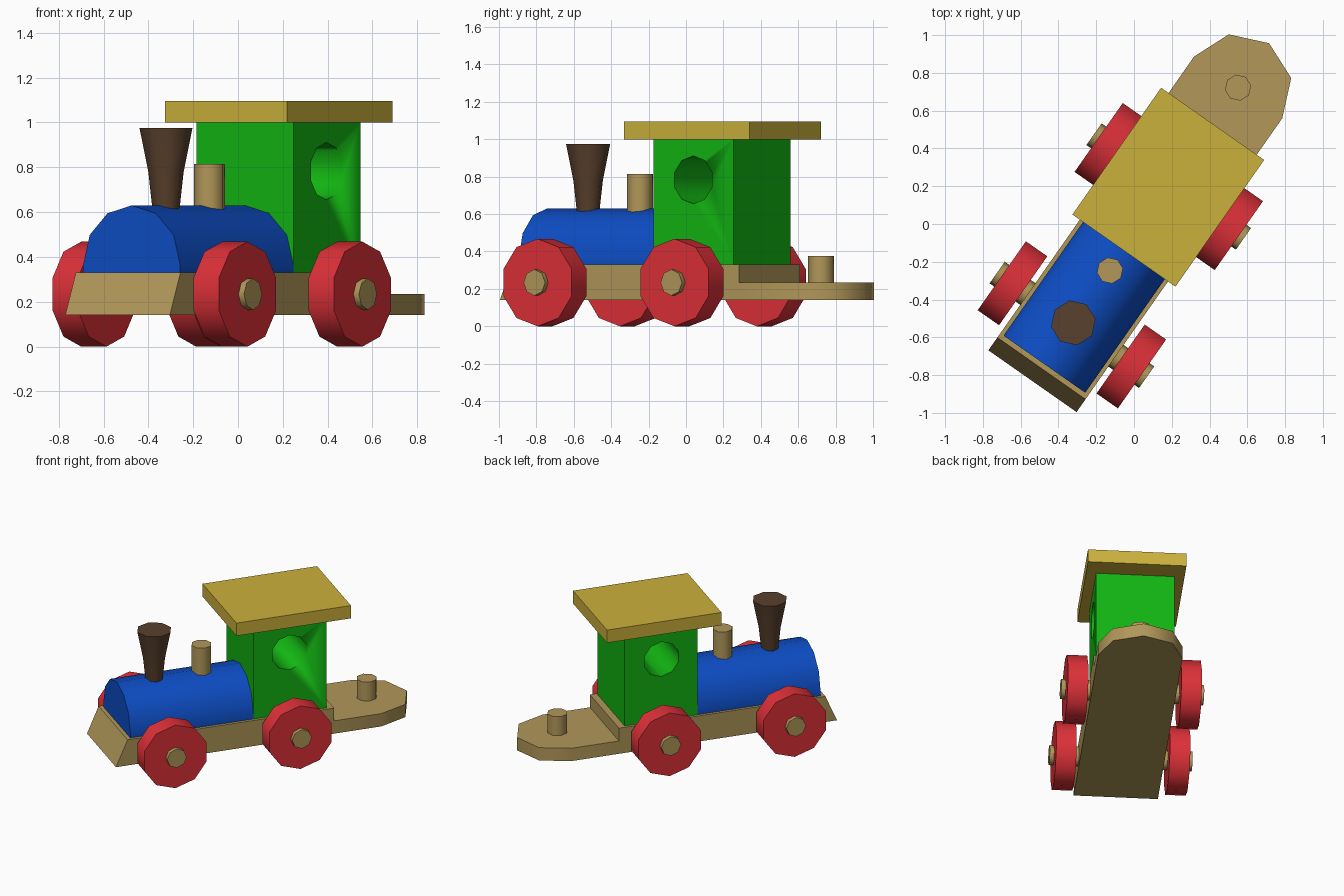
import bpy, bmesh, math
from mathutils import Matrix, Vector

if "Cube" in bpy.data.objects:
    bpy.data.objects.remove(bpy.data.objects["Cube"])

# Toy engine is built along local y (back = +y), then turned 35 degrees
PLACE = Matrix.Rotation(math.radians(-35), 4, 'Z') @ Matrix.Translation((0.037, 0, 0))


def material(name, rgb):
    m = bpy.data.materials.new(name)
    m.diffuse_color = (*rgb, 1)
    m.use_nodes = True
    m.node_tree.nodes["Principled BSDF"].inputs["Base Color"].default_value = m.diffuse_color
    return m


WOOD = material("natural_wood", (0.44, 0.31, 0.10))
YELLOW = material("yellow", (0.60, 0.44, 0.045))
GREEN = material("green", (0.006, 0.46, 0.006))
BLUE = material("blue", (0.004, 0.075, 0.56))
RED = material("red", (0.72, 0.03, 0.04))
BROWN = material("dark_brown", (0.10, 0.052, 0.026))


def finish(name, bm, mat, matrix=Matrix()):
    bmesh.ops.recalc_face_normals(bm, faces=bm.faces)
    me = bpy.data.meshes.new(name)
    bm.to_mesh(me)
    bm.free()
    ob = bpy.data.objects.new(name, me)
    bpy.context.collection.objects.link(ob)
    me.transform(PLACE @ matrix)
    me.materials.append(mat)
    bpy.ops.object.select_all(action='DESELECT')
    ob.select_set(True)
    bpy.context.view_layer.objects.active = ob
    bpy.ops.object.shade_smooth_by_angle(angle=math.radians(50))
    return ob


def prism(name, points, offset, mat):
    """Extrude a closed outline of 3D points by an offset."""
    bm = bmesh.new()
    face = bm.faces.new([bm.verts.new(p) for p in points])
    ext = bmesh.ops.extrude_face_region(bm, geom=[face], use_keep_orig=True)
    bmesh.ops.translate(bm, vec=offset,
                        verts=[g for g in ext['geom'] if isinstance(g, bmesh.types.BMVert)])
    return finish(name, bm, mat)


def box(name, x, y0, y1, z0, z1, mat):
    return prism(name, [(-x, y0, z0), (x, y0, z0), (x, y1, z0), (-x, y1, z0)], (0, 0, z1 - z0), mat)


def turned(name, profile, sides, mat, matrix=Matrix(), phase=0.0):
    """Capped turned part from (radius, height) pairs around z."""
    bm = bmesh.new()
    rings = []
    for r, h in profile:
        rings.append([bm.verts.new((r * math.cos(phase + 2 * math.pi * i / sides),
                                    r * math.sin(phase + 2 * math.pi * i / sides), h))
                      for i in range(sides)])
    for a, b in zip(rings, rings[1:]):
        for i in range(sides):
            j = (i + 1) % sides
            bm.faces.new((a[i], a[j], b[j], b[i]))
    bm.faces.new(rings[0][::-1])
    bm.faces.new(rings[-1])
    return finish(name, bm, mat, matrix)


def at(x, y, z):
    return Matrix.Translation((x, y, z))


# lies along x, first vertex of the ring pointing down
SIDEWAYS = Matrix.Rotation(math.radians(90), 4, 'Y')

# chassis with slanted front, and round ended coupling plate
prism("chassis", [(-0.285, -0.99, 0.14), (-0.285, 0.57, 0.14),
                  (-0.285, 0.57, 0.33), (-0.285, -0.907, 0.33)], (0.57, 0, 0), WOOD)
end = [(0.285 * math.cos(math.pi * i / 4), 0.909 + 0.285 * math.sin(math.pi * i / 4), 0.14)
       for i in range(5)]
prism("coupling_plate", [(-0.285, 0.57, 0.14), (0.285, 0.57, 0.14)] + end, (0, 0, 0.095), WOOD)
turned("coupling_peg", [(0.07, 0.22), (0.07, 0.375)], 8, WOOD, at(0, 0.907, 0))

# boiler: half of a twelve sided cylinder on short straight sides
arch = [(0.264 * math.cos(math.pi * i / 6), -0.88, 0.366 + 0.264 * math.sin(math.pi * i / 6))
        for i in range(7)]
prism("boiler", [(-0.264, -0.88, 0.33), (0.264, -0.88, 0.33)] + arch, (0, 0.88, 0), BLUE)
turned("chimney", [(0.06, 0.60), (0.08, 0.78), (0.12, 0.975)], 8, BROWN, at(0, -0.613, 0))
turned("steam_dome", [(0.07, 0.58), (0.07, 0.815)], 8, WOOD, at(0, -0.275, 0))

# cab with a round window bored through both sides
cab = box("cab", 0.264, 0.0, 0.522, 0.33, 1.0, GREEN)
cutter = turned("window_cutter", [(0.128, -0.4), (0.128, 0.4)], 10, GREEN,
                at(0, 0.258, 0.783) @ SIDEWAYS)
cutter.hide_render = True
cutter.hide_viewport = True
cut = cab.modifiers.new("window", 'BOOLEAN')
cut.operation = 'DIFFERENCE'
cut.solver = 'EXACT'
cut.object = cutter
bpy.context.view_layer.objects.active = cab
bpy.ops.object.modifier_apply(modifier="window")
bpy.data.objects.remove(cutter)
box("roof", 0.333, -0.146, 0.673, 1.0, 1.095, YELLOW)

# axles and wheels
for label, y in (("front", -0.626), ("rear", 0.268)):
    turned(label + "_axle", [(0.07, -0.483), (0.07, 0.483)], 8, WOOD, at(0, y, 0.234) @ SIDEWAYS)
    for side, s in (("left", -1), ("right", 1)):
        turned(f"{label}_{side}_wheel", [(0.234, -0.069), (0.234, 0.069)], 10, RED,
               at(s * 0.384, y, 0.234) @ SIDEWAYS)
